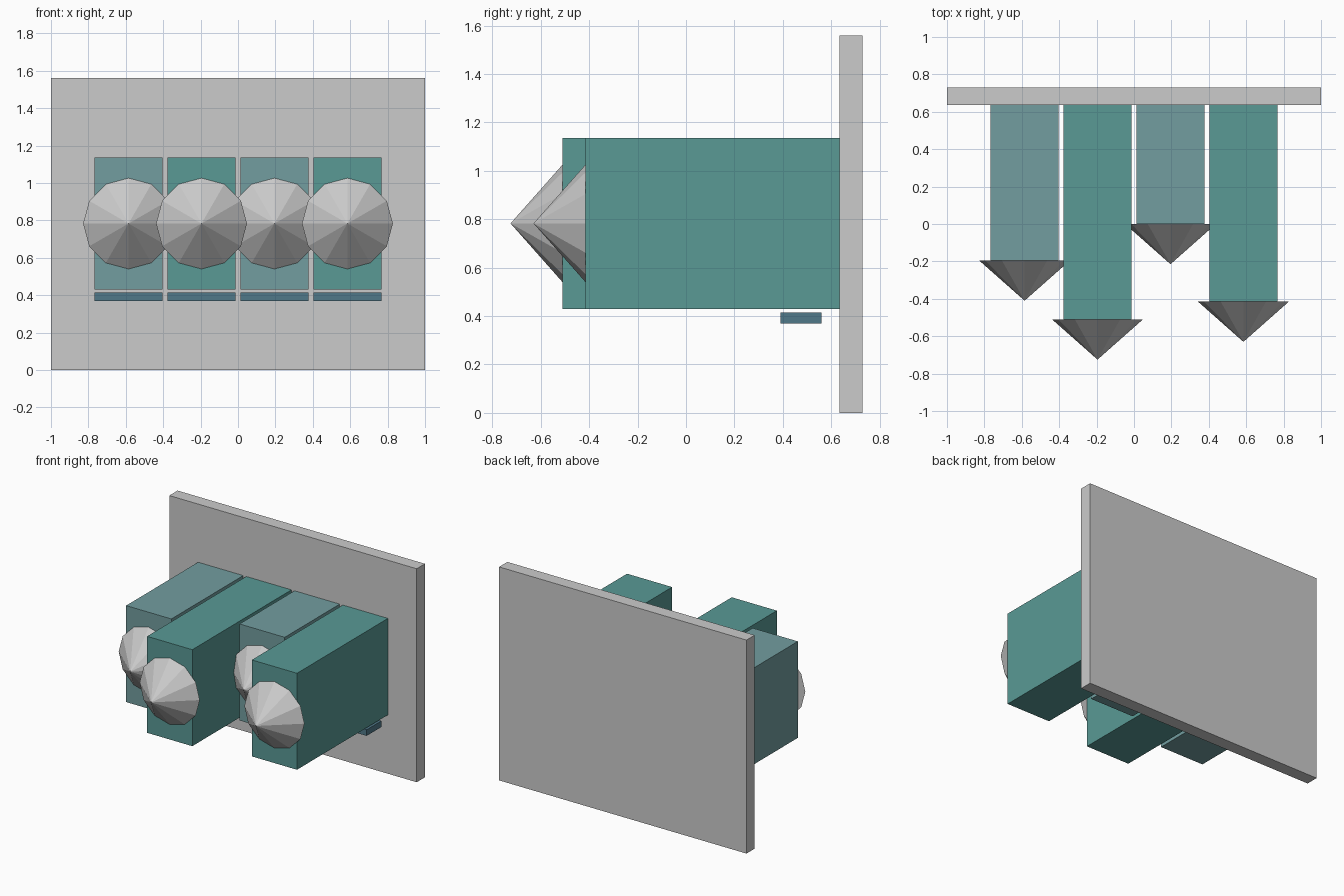
import bpy, math

if "Cube" in bpy.data.objects:
    bpy.data.objects.remove(bpy.data.objects["Cube"])


def material(name, color):
    m = bpy.data.materials.new(name)
    m.diffuse_color = (*color, 1)
    m.use_nodes = True
    m.node_tree.nodes["Principled BSDF"].inputs["Base Color"].default_value = m.diffuse_color
    return m


def box(name, x, y, z, mat=None):
    # x, y, z are (min, max) ranges
    bpy.ops.mesh.primitive_cube_add(size=1, location=[sum(r) / 2 for r in (x, y, z)])
    ob = bpy.context.object
    ob.name = name
    ob.scale = [r[1] - r[0] for r in (x, y, z)]
    bpy.ops.object.transform_apply(location=False, rotation=False, scale=True)
    if mat:
        ob.data.materials.append(mat)
    return ob


def spike(name, x, y, z, radius, depth):
    # 12-sided cone pointing to the front
    bpy.ops.mesh.primitive_cone_add(vertices=12, radius1=radius, radius2=0, depth=depth,
                                    location=(x, y - depth / 2, z),
                                    rotation=(math.pi / 2, 0, 0))
    bpy.context.object.name = name


pale_teal = material("pale_teal", (0.17, 0.34, 0.35))
teal = material("teal", (0.10, 0.32, 0.30))
blue = material("blue", (0.08, 0.19, 0.25))

# Wall plate
PLATE_FRONT = 0.635
box("back_plate", (-1, 1), (PLATE_FRONT, 0.73), (0, 1.56))

# Four blocks of different reach, each with a spike and a small strip below
WIDTH, PITCH = 0.365, 0.39
for i, front in enumerate((-0.195, -0.51, 0.0, -0.415)):
    cx = (i - 1.5) * PITCH
    xr = (cx - WIDTH / 2, cx + WIDTH / 2)
    box(f"block_{i + 1}", xr, (front, PLATE_FRONT), (0.43, 1.135), teal if i % 2 else pale_teal)
    spike(f"spike_{i + 1}", cx, front, 0.783, 0.243, 0.215)
    box(f"lower_strip_{i + 1}", xr, (0.39, 0.56), (0.37, 0.415), blue)
